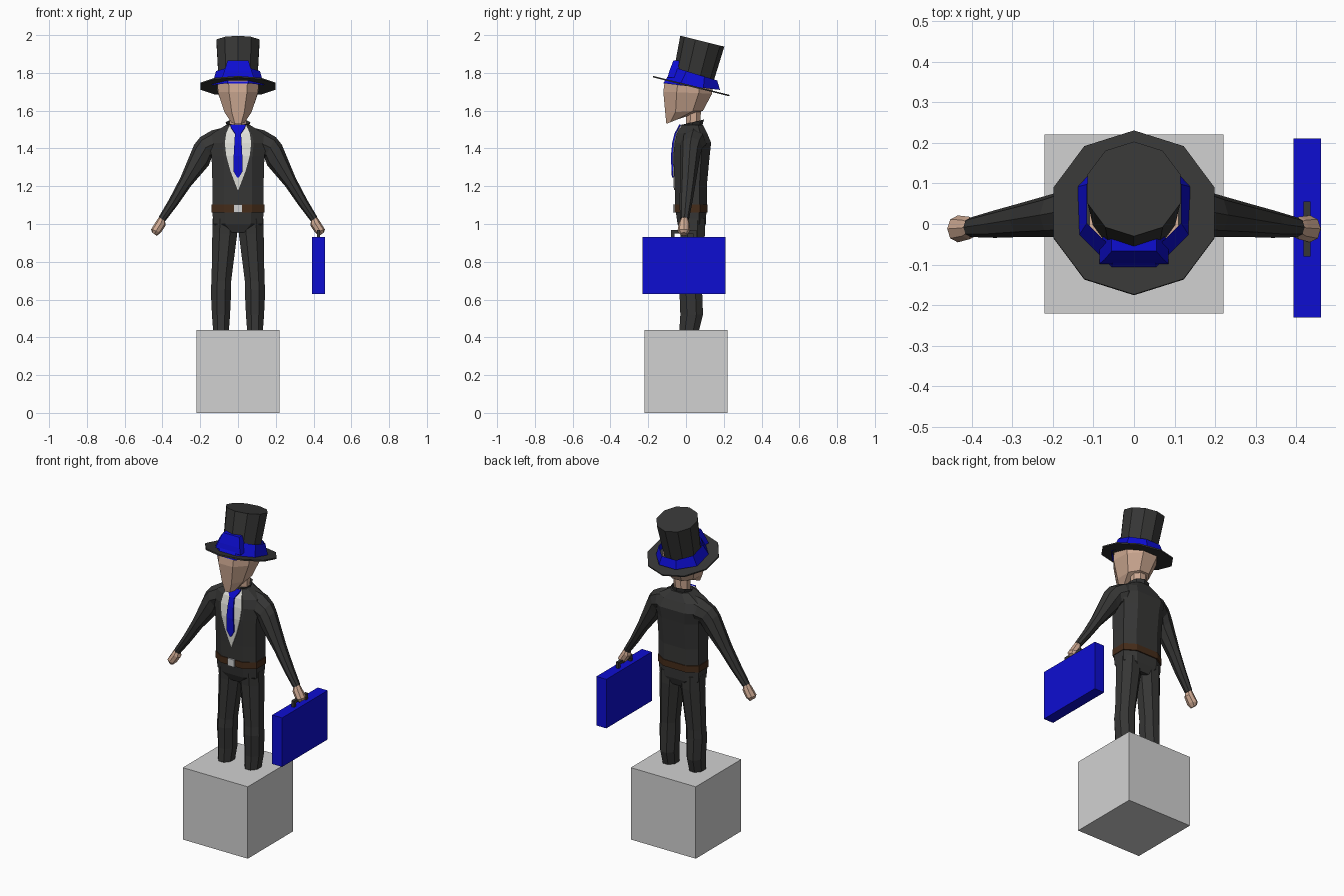
import bpy, bmesh, math
from mathutils import Vector as V

if "Cube" in bpy.data.objects:
    bpy.data.objects.remove(bpy.data.objects["Cube"])


def mat(name, r, g, b):
    m = bpy.data.materials.new(name)
    m.diffuse_color = (r, g, b, 1)
    m.use_nodes = True
    m.node_tree.nodes["Principled BSDF"].inputs["Base Color"].default_value = m.diffuse_color
    return m


SUIT = mat("charcoal", 0.037, 0.037, 0.036)
BLUE = mat("blue", 0.004, 0.004, 0.64)
SKIN = mat("skin", 0.62, 0.40, 0.29)
GREY = mat("light grey", 0.64, 0.64, 0.64)
WHITE = mat("off white", 0.75, 0.75, 0.70)
BROWN = mat("brown", 0.06, 0.025, 0.01)


def finish(name, bm, material, solid=False):
    if solid:
        bmesh.ops.recalc_face_normals(bm, faces=bm.faces)
    me = bpy.data.meshes.new(name)
    bm.to_mesh(me)
    bm.free()
    me.materials.append(material)
    ob = bpy.data.objects.new(name, me)
    bpy.context.collection.objects.link(ob)
    return ob


def box(name, x, y, z, material):
    """Box from (min, max) ranges."""
    bm = bmesh.new()
    bmesh.ops.create_cube(bm, size=1)
    for v in bm.verts:
        v.co = [(r[0] + r[1]) / 2 + c * (r[1] - r[0]) for c, r in zip(v.co, (x, y, z))]
    return finish(name, bm, material, True)


def ring(a, b, side, n=8, p=1.0, flat=False):
    """Oval through a and b, with half-width vector side; flat puts edges at a and b."""
    a, b, side = V(a), V(b), V(side)
    off = math.pi / n if flat else 0
    k = math.cos(off) ** p
    out = []
    for i in range(n):
        t = off + 2 * math.pi * i / n
        c, s = [math.copysign(abs(f) ** p, f) / k for f in (math.cos(t), math.sin(t))]
        out.append((a + b) / 2 + (a - b) / 2 * c + side * s)
    return out


def loft(name, rings, material, caps=True):
    bm = bmesh.new()
    vs = [[bm.verts.new(p) for p in r] for r in rings]
    n = len(vs[0])
    for lo, hi in zip(vs, vs[1:]):
        for i in range(n):
            bm.faces.new((lo[i], lo[(i + 1) % n], hi[(i + 1) % n], hi[i]))
    if caps:
        bm.faces.new(vs[0])
        bm.faces.new(vs[-1])
    return finish(name, bm, material, True)


def levels(rows, cx=0, n=8, p=1.0, flat=True):
    """Horizontal rings from rows of (z, half width, front y, back y)."""
    return [ring((cx, f, z), (cx, b, z), (w, 0, 0), n, p, flat) for z, w, f, b in rows]


def sheet(name, rows, material, thick=0.006):
    """Front-facing strip from rows of (z, half width, y), top to bottom."""
    bm = bmesh.new()
    vs = [(bm.verts.new((-w, y, z)), bm.verts.new((w, y, z))) for z, w, y in rows]
    for (a, b), (c, d) in zip(vs, vs[1:]):
        bm.faces.new((a, c, d, b))
    ob = finish(name, bm, material)
    ob.modifiers.new("thickness", "SOLIDIFY").thickness = thick
    return ob


# Plinth
box("plinth", (-0.22, 0.22), (-0.22, 0.22), (0, 0.44), GREY)

# Trousers
for s, label in ((1, "left"), (-1, "right")):
    rows = [(0.44, 0.09, 0.042, -0.035, 0.07), (0.52, 0.09, 0.048, -0.03, 0.09),
            (0.65, 0.09, 0.054, -0.035, 0.085), (0.70, 0.088, 0.052, -0.03, 0.085),
            (0.95, 0.07, 0.066, -0.03, 0.10), (1.03, 0.068, 0.066, -0.035, 0.10)]
    loft(label + "_leg", [levels([(z, w, f, b)], s * cx)[0] for z, cx, w, f, b in rows], SUIT)
loft("hips", levels([(0.955, 0.06, -0.025, 0.09), (1.0, 0.132, -0.045, 0.105),
                     (1.07, 0.135, -0.055, 0.108)], p=0.75), SUIT)

# Belt and buckle
loft("belt", levels([(1.062, 0.139, -0.061, 0.114), (1.102, 0.139, -0.061, 0.114)], p=0.7), BROWN)
box("buckle", (-0.022, 0.022), (-0.068, -0.058), (1.06, 1.104), GREY)

# Jacket
TORSO = [(1.09, 0.135, -0.057, 0.11), (1.20, 0.135, -0.06, 0.11), (1.36, 0.14, -0.067, 0.125),
         (1.43, 0.155, -0.06, 0.133), (1.48, 0.135, -0.048, 0.112), (1.525, 0.062, -0.022, 0.09)]
loft("jacket", levels(TORSO, p=0.7), SUIT)
loft("collar", [ring((0, -0.015, 1.51), (0, 0.085, 1.515), (0.055, 0, 0)),
                ring((0, -0.025, 1.525), (0, 0.095, 1.553), (0.066, 0, 0))], SUIT, caps=False)


def front(z):
    for (z0, _, f0, _), (z1, _, f1, _) in zip(TORSO, TORSO[1:]):
        if z <= z1:
            return f0 + (f1 - f0) * (z - z0) / (z1 - z0)
    return TORSO[-1][2]


# Shirt front and tie
sheet("shirt", [(z, w, front(z) - 0.005) for z, w in
                ((1.525, 0.045), (1.48, 0.062), (1.43, 0.07), (1.36, 0.062),
                 (1.28, 0.04), (1.18, 0.002))], WHITE)
sheet("tie", [(z, w, front(z) - 0.013) for z, w in
              ((1.528, 0.042), (1.51, 0.036), (1.48, 0.016), (1.43, 0.019), (1.36, 0.023),
               (1.28, 0.025), (1.245, 0.004))], BLUE, 0.008)

# Sleeves and hands: upper edge x z, lower edge x z, centre y, half depth
SLEEVE = [(0.08, 1.51, 0.10, 1.36, 0.04, 0.07), (0.14, 1.495, 0.125, 1.35, 0.038, 0.07),
          (0.20, 1.46, 0.14, 1.35, 0.028, 0.06), (0.232, 1.42, 0.155, 1.31, 0.022, 0.054),
          (0.305, 1.245, 0.25, 1.20, 0.01, 0.042), (0.365, 1.13, 0.32, 1.10, 0.0, 0.034),
          (0.42, 1.037, 0.385, 1.015, -0.008, 0.024)]
HAND = [(0.412, 1.045, 0.387, 1.02, -0.008, 0.017), (0.43, 1.02, 0.383, 0.992, -0.01, 0.028),
        (0.46, 0.972, 0.408, 0.955, -0.012, 0.033), (0.455, 0.955, 0.43, 0.937, -0.012, 0.02)]
for s, label in ((1, "left"), (-1, "right")):
    for part, rows, material in (("sleeve", SLEEVE, SUIT), ("hand", HAND, SKIN)):
        loft(label + "_" + part,
             [ring((s * ux, y, uz), (s * lx, y, lz), (0, d, 0))
              for ux, uz, lx, lz, y, d in rows], material)

# Neck and head
loft("neck", levels([(1.50, 0.045, 0.0, 0.075), (1.63, 0.045, 0.0, 0.08)]), SKIN)
loft("head", [ring((0, fy, fz), (0, by, bz), (w, 0, 0), 8, 0.9, True)
              for fy, fz, by, bz, w in
              ((-0.104, 1.53, -0.03, 1.56, 0.036), (-0.11, 1.59, 0.09, 1.60, 0.072),
               (-0.12, 1.70, 0.138, 1.69, 0.106), (-0.112, 1.765, 0.14, 1.72, 0.11))], SKIN)

# Top hat, leaning back
TILT = math.radians(13.9)
AXIS = V((0, math.sin(TILT), math.cos(TILT)))
ACROSS = V((0, -math.cos(TILT), math.sin(TILT)))
BASE = V((0, 0.0275, 1.73))


def hat_ring(h, r):
    c = BASE + AXIS * h
    return ring(c + ACROSS * r, c - ACROSS * r, (r, 0, 0), 10)


loft("hat_brim", [hat_ring(-0.004, 0.208), hat_ring(0.004, 0.208)], SUIT)
loft("hat_crown", [hat_ring(0, 0.106), hat_ring(0.245, 0.12)], SUIT)

# Hat band with raised front
loft("hat_band", [ring((0, -0.12, 1.745), (0, 0.18, 1.71), (0.138, 0, 0), 8, 1, True),
                  ring((0, -0.065, 1.83), (0, 0.165, 1.76), (0.116, 0, 0), 8, 1, True)],
     BLUE, caps=False)
loft("hat_band_front", [[V((x, y, z)) for x, y in ((-w, f), (w, f), (w, b), (-w, b))]
                        for z, w, f, b in ((1.775, 0.085, -0.098, -0.04),
                                           (1.81, 0.073, -0.088, -0.03),
                                           (1.865, 0.055, -0.067, -0.03))], BLUE)

# Briefcase and handle
box("briefcase", (0.393, 0.46), (-0.23, 0.21), (0.63, 0.93), BLUE)
box("handle_bar", (0.417, 0.435), (-0.08, 0.056), (0.95, 0.967), SUIT)
for y in (-0.08, 0.038):
    box("handle_post", (0.417, 0.435), (y, y + 0.018), (0.925, 0.955), SUIT)
